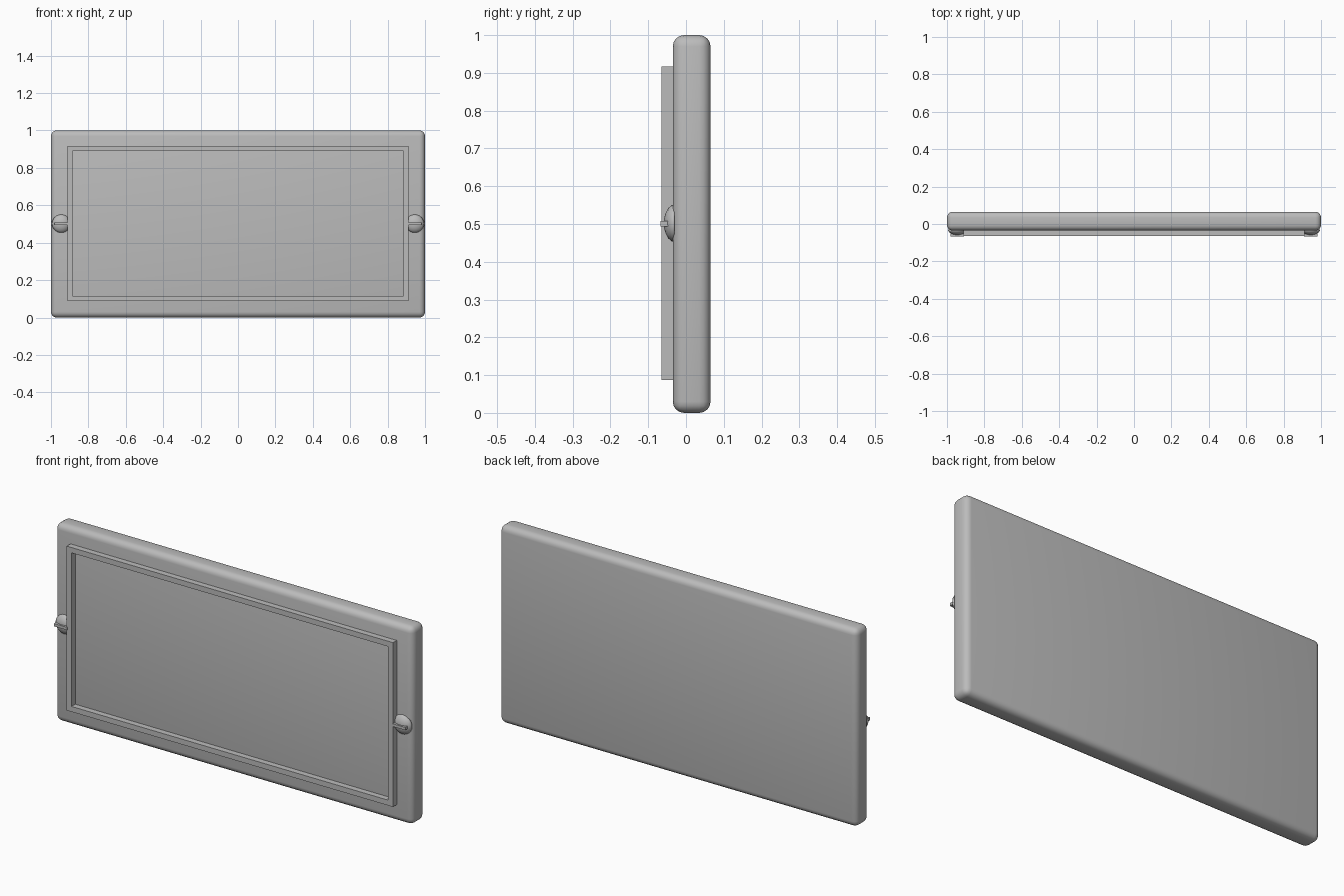
import bpy, bmesh, math
from mathutils import Matrix

if "Cube" in bpy.data.objects:
    bpy.data.objects.remove(bpy.data.objects["Cube"])

grey = bpy.data.materials.new("plain grey")
grey.diffuse_color = (0.5, 0.5, 0.5, 1)
grey.use_nodes = True
grey.node_tree.nodes["Principled BSDF"].inputs["Base Color"].default_value = grey.diffuse_color


def add_object(name, bm):
    bmesh.ops.recalc_face_normals(bm, faces=bm.faces)
    mesh = bpy.data.meshes.new(name)
    bm.to_mesh(mesh)
    bm.free()
    mesh.materials.append(grey)
    ob = bpy.data.objects.new(name, mesh)
    bpy.context.collection.objects.link(ob)
    return ob


def box(name, x0, x1, y0, y1, z0, z1):
    bm = bmesh.new()
    size = Matrix.Diagonal((x1 - x0, y1 - y0, z1 - z0, 1))
    centre = Matrix.Translation(((x0 + x1) / 2, (y0 + y1) / 2, (z0 + z1) / 2))
    bmesh.ops.create_cube(bm, size=1, matrix=centre @ size)
    return add_object(name, bm)


# Rounded slab, softly shaded over its whole surface
slab = box("panel", -1, 1, -0.035, 0.065, 0, 1)
bevel = slab.modifiers.new("rounded edges", "BEVEL")
bevel.width = 0.03
bevel.segments = 4
slab.data.shade_smooth()

# Raised rectangular frame on the front
bm = bmesh.new()
rings = []
for hx, hz, y in ((0.912, 0.415, -0.033), (0.912, 0.415, -0.065),
                  (0.885, 0.388, -0.065), (0.885, 0.388, -0.033)):
    rings.append([bm.verts.new((sx * hx, y, 0.502 + sz * hz))
                  for sx, sz in ((-1, -1), (1, -1), (1, 1), (-1, 1))])
for a, b in zip(rings, rings[1:] + rings[:1]):
    for i in range(4):
        j = (i + 1) % 4
        bm.faces.new((a[i], a[j], b[j], b[i]))
add_object("raised_frame", bm)

# Domed screw heads with a raised bar across each
for side, cx in (("left", -0.945), ("right", 0.945)):
    bm = bmesh.new()
    profile = ((0.05, -0.03), (0.048, -0.038), (0.04, -0.047),
               (0.027, -0.054), (0.012, -0.058))
    n = 24
    rings = [[bm.verts.new((cx + r * math.cos(2 * math.pi * i / n), y,
                            0.502 + r * math.sin(2 * math.pi * i / n)))
              for i in range(n)] for r, y in profile]
    for a, b in zip(rings, rings[1:]):
        for i in range(n):
            j = (i + 1) % n
            bm.faces.new((a[i], a[j], b[j], b[i]))
    bm.faces.new(rings[-1])
    bm.faces.new(rings[0])
    dome = add_object(side + "_screw_head", bm)
    dome.data.shade_smooth()
    box(side + "_screw_bar", cx - 0.037, cx + 0.037, -0.067, -0.045, 0.494, 0.508)
